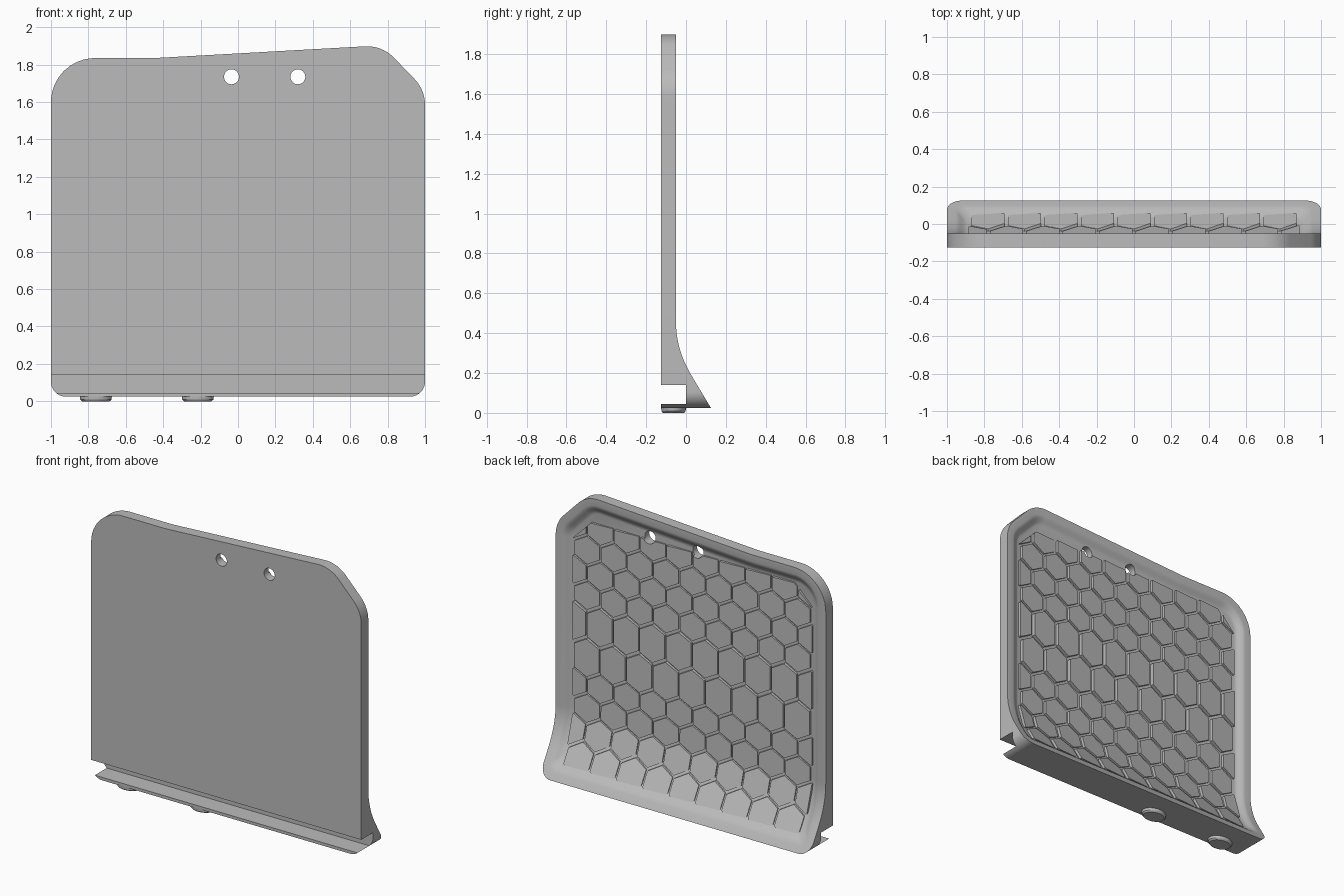
import bpy, bmesh, math
from mathutils import Vector, Matrix

if "Cube" in bpy.data.objects:
    bpy.data.objects.remove(bpy.data.objects["Cube"])

grey = bpy.data.materials.new("plain_grey")
grey.use_nodes = True
grey.diffuse_color = (0.5, 0.5, 0.5, 1)
grey.node_tree.nodes["Principled BSDF"].inputs["Base Color"].default_value = (0.5, 0.5, 0.5, 1)

FRONT, BACK, DEPTH = -0.125, -0.05, 0.03
# Outline corners: x, z, fillet radius
CORNERS = [(-1, 0.025, 0.08), (1, 0.025, 0.08), (1, 1.665, 0.2),
           (0.77, 1.903, 0.2), (-0.45, 1.835, 0.8), (-1, 1.835, 0.235)]


def back_y(z):
    """Rear face: flat above, curving into a sloped foot."""
    if z > 0.45:
        return BACK
    if z > 0.184:
        return BACK + 0.6 * (0.45 - z) ** 2 / 0.532
    return 0.125 - 0.6 * (z - 0.025)


def outline(inset, steps=10):
    """Rounded outline moved inwards by a distance."""
    pts = []
    for i, (x, z, r) in enumerate(CORNERS):
        p = Vector((x, z))
        a = Vector(CORNERS[i - 1][:2])
        b = Vector(CORNERS[(i + 1) % len(CORNERS)][:2])
        d1, d2 = (p - a).normalized(), (b - p).normalized()
        n1, n2 = Vector((-d1.y, d1.x)), Vector((-d2.y, d2.x))
        side = 1 if d1.cross(d2) > 0 else -1
        r = max(r - side * inset, 0.045)
        centre = p + (n1 + n2) / (1 + n1.dot(n2)) * (inset + side * r)
        for k in range(steps + 1):
            n = n1.lerp(n2, k / steps).normalized()
            pts.append(centre - n * side * r)
    return pts


def finish(bm, name):
    bmesh.ops.recalc_face_normals(bm, faces=bm.faces)
    mesh = bpy.data.meshes.new(name)
    bm.to_mesh(mesh)
    bm.free()
    mesh.materials.append(grey)
    ob = bpy.data.objects.new(name, mesh)
    bpy.context.collection.objects.link(ob)
    return ob


def activate(ob):
    bpy.ops.object.select_all(action='DESELECT')
    ob.select_set(True)
    bpy.context.view_layer.objects.active = ob


def cut(ob, cutter):
    activate(ob)
    mod = ob.modifiers.new("cut", 'BOOLEAN')
    mod.operation, mod.solver, mod.object = 'DIFFERENCE', 'EXACT', cutter
    bpy.ops.object.modifier_apply(modifier=mod.name)


def bisect(bm, co, no, clear=False):
    bmesh.ops.bisect_plane(bm, geom=bm.verts[:] + bm.edges[:] + bm.faces[:],
                           plane_co=co, plane_no=no, clear_outer=clear)


# Panel: nested rings form the rim and the soft edge of the rear recess
bm = bmesh.new()
rings = [[bm.verts.new((p.x, -1, p.y)) for p in outline(0)]]
profile = [(0, 0), (0.045, 0)]
for k in range(1, 7):
    t = k / 6
    profile.append((0.045 + 0.065 * t, DEPTH * t * t * (3 - 2 * t)))
for inset, depth in profile:
    rings.append([bm.verts.new((p.x, -depth, p.y)) for p in outline(inset)])
for a, b in zip(rings, rings[1:]):
    for i in range(len(a)):
        bm.faces.new((a[i - 1], a[i], b[i], b[i - 1]))
bm.faces.new(rings[0])
bm.faces.new(rings[-1])
for k in range(14):
    z = 0.184 + k * 0.0205
    bisect(bm, (0, 0, z), (0, 0, 1))
for v in bm.verts:
    v.co.y = FRONT if v.co.y < -0.5 else back_y(v.co.z) + v.co.y
panel = finish(bm, "panel")

# Cutters: clip slot across the front and two hanging holes
bm = bmesh.new()
bmesh.ops.create_cube(bm, size=1, matrix=Matrix.LocRotScale(
    Vector((0, -0.15, 0.0925)), None, Vector((2.4, 0.3, 0.095))))
slot_cutter = finish(bm, "slot_cutter")
bm = bmesh.new()
for x in (-0.035, 0.32):
    bmesh.ops.create_cone(bm, cap_ends=True, segments=32, radius1=0.04, radius2=0.04, depth=1,
                          matrix=Matrix.Translation((x, 0, 1.735)) @ Matrix.Rotation(math.pi / 2, 4, 'X'))
hole_cutter = finish(bm, "hole_cutter")

# Tread blocks: staggered hexagons, two taller rows in the middle
bm = bmesh.new()
PITCH, TIP, GAP = 0.195, 0.027, 0.91
heights = [0.152] * 4 + [0.225] * 2 + [0.152] * 5
low = 0.09
tilt = bm.faces.layers.int.new("tall")
for row, h in enumerate(heights):
    high = low + h
    mid = (low + high) / 2
    for col in range(-6, 7):
        cx = (col + 0.5 * (row % 2)) * PITCH
        w = PITCH / 2
        shape = [(0, low - TIP), (w, low + TIP), (w, high - TIP),
                 (0, high + TIP), (-w, high - TIP), (-w, low + TIP)]
        f = bm.faces.new([bm.verts.new((cx + x * GAP, 0, mid + (z - mid) * GAP)) for x, z in shape])
        f[tilt] = int(h > 0.2)
    low = high
for co, no in [((0.885, 0, 0), (1, 0, 0)), ((-0.885, 0, 0), (-1, 0, 0)),
               ((0, 0, 0.115), (0, 0, -1)), ((-0.45, 0, 1.72), (0, 0, 1)),
               ((0.8, 0, 1.67), (1, 0, 1)), ((-0.82, 0, 1.65), (-1, 0, 1))]:
    bisect(bm, co, no, True)
for base in bm.faces[:]:
    tall = base[tilt]
    cx = base.calc_center_median().x
    top = bmesh.ops.extrude_face_region(bm, geom=[base], use_keep_orig=True)["geom"]
    for v in base.verts:
        v.co.y = back_y(v.co.z) - DEPTH - 0.006
    for v in top:
        if isinstance(v, bmesh.types.BMVert):
            rise = 0.02 if tall else 0.013
            v.co.y = back_y(v.co.z) - DEPTH + rise + 0.07 * (v.co.x - cx)
tread = finish(bm, "tread_blocks")

cut(panel, slot_cutter)
for ob in (panel, tread):
    cut(ob, hole_cutter)
for ob in (slot_cutter, hole_cutter):
    bpy.data.objects.remove(ob)

# Feet: two oval pads under the front lip
for i, x in enumerate((-0.76, -0.215)):
    bm = bmesh.new()
    for z0, z1, r0, r1 in ((0, 0.009, 0.86, 0.97), (0.009, 0.027, 0.97, 1)):
        bmesh.ops.create_cone(bm, cap_ends=True, segments=40, radius1=r0, radius2=r1, depth=z1 - z0,
                              matrix=Matrix.LocRotScale(Vector((x, -0.0625, (z0 + z1) / 2)), None,
                                                        Vector((0.086, 0.0625, 1))))
    foot = finish(bm, "foot_pad_%d" % (i + 1))
    activate(foot)
    bpy.ops.object.shade_smooth_by_angle(angle=math.radians(30))

activate(panel)
bpy.ops.object.shade_smooth_by_angle(angle=math.radians(30))
